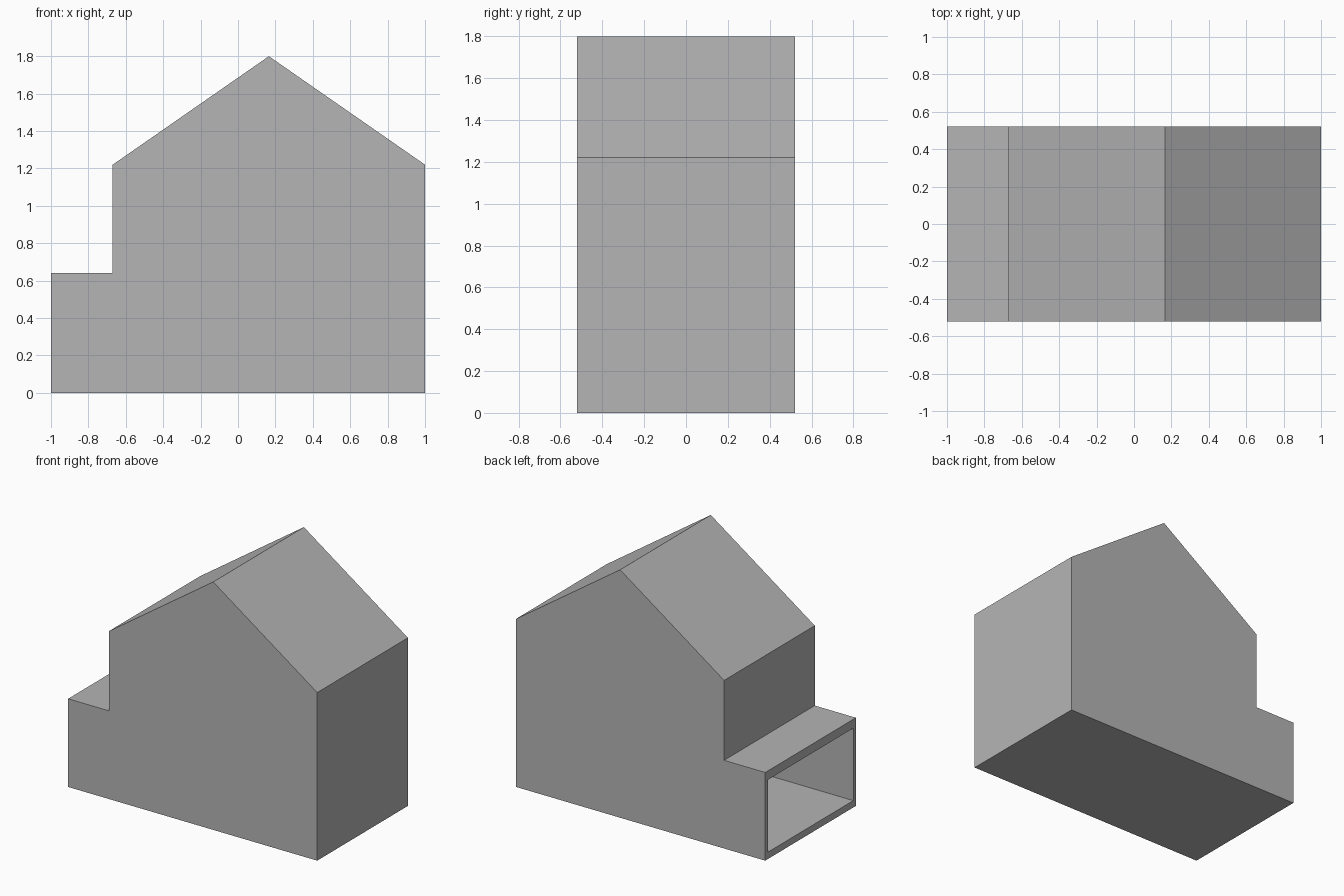
import bpy
import bmesh

cube = bpy.data.objects.get("Cube")
if cube:
    bpy.data.objects.remove(cube, do_unlink=True)

# Main dimensions
HALF_DEPTH = 0.52
HOUSE_LEFT, HOUSE_RIGHT = -0.67, 1.0
RIDGE_X = (HOUSE_LEFT + HOUSE_RIGHT) / 2
EAVE, RIDGE = 1.22, 1.80
ANNEX_END, ANNEX_TOP = -1.0, 0.64
SIDE, FLOOR, CEILING = 0.03, 0.05, 0.065

# One plain material
grey = bpy.data.materials.new("plain grey")
grey.use_nodes = True
colour = (0.46, 0.46, 0.46, 1)
grey.diffuse_color = colour
grey.node_tree.nodes["Principled BSDF"].inputs["Base Color"].default_value = colour


def prism(name, profile, half_depth):
    """Extrude an x-z profile along y."""
    bm = bmesh.new()
    face = bm.faces.new([bm.verts.new((x, -half_depth, z)) for x, z in profile])
    grown = bmesh.ops.extrude_face_region(bm, geom=[face])
    verts = [g for g in grown["geom"] if isinstance(g, bmesh.types.BMVert)]
    bmesh.ops.translate(bm, verts=verts, vec=(0, 2 * half_depth, 0))
    bmesh.ops.recalc_face_normals(bm, faces=bm.faces)
    mesh = bpy.data.meshes.new(name)
    bm.to_mesh(mesh)
    bm.free()
    mesh.materials.append(grey)
    obj = bpy.data.objects.new(name, mesh)
    bpy.context.collection.objects.link(obj)
    return obj


def house_profile(end, annex_top, left, right, floor, eave, ridge):
    return [(end, floor), (right, floor), (right, eave), (RIDGE_X, ridge),
            (left, eave), (left, annex_top), (end, annex_top)]


# Gabled house with its low entrance annex
shell = prism("house_shell", house_profile(
    ANNEX_END, ANNEX_TOP, HOUSE_LEFT, HOUSE_RIGHT, 0, EAVE, RIDGE), HALF_DEPTH)

# Hollow interior, running out through the annex end
cavity = prism("interior_cutter", house_profile(
    ANNEX_END - 0.1, ANNEX_TOP - CEILING, HOUSE_LEFT + SIDE, HOUSE_RIGHT - SIDE,
    FLOOR, EAVE - SIDE, RIDGE - SIDE), HALF_DEPTH - SIDE)
cavity.hide_render = True

cut = shell.modifiers.new("hollow", "BOOLEAN")
cut.operation = "DIFFERENCE"
cut.solver = "EXACT"
cut.object = cavity

# Bake the cut and discard the cutter
bpy.context.view_layer.update()
graph = bpy.context.evaluated_depsgraph_get()
hollow = bpy.data.meshes.new_from_object(shell.evaluated_get(graph))
shell.modifiers.clear()
shell.data = hollow
bpy.data.objects.remove(cavity, do_unlink=True)
